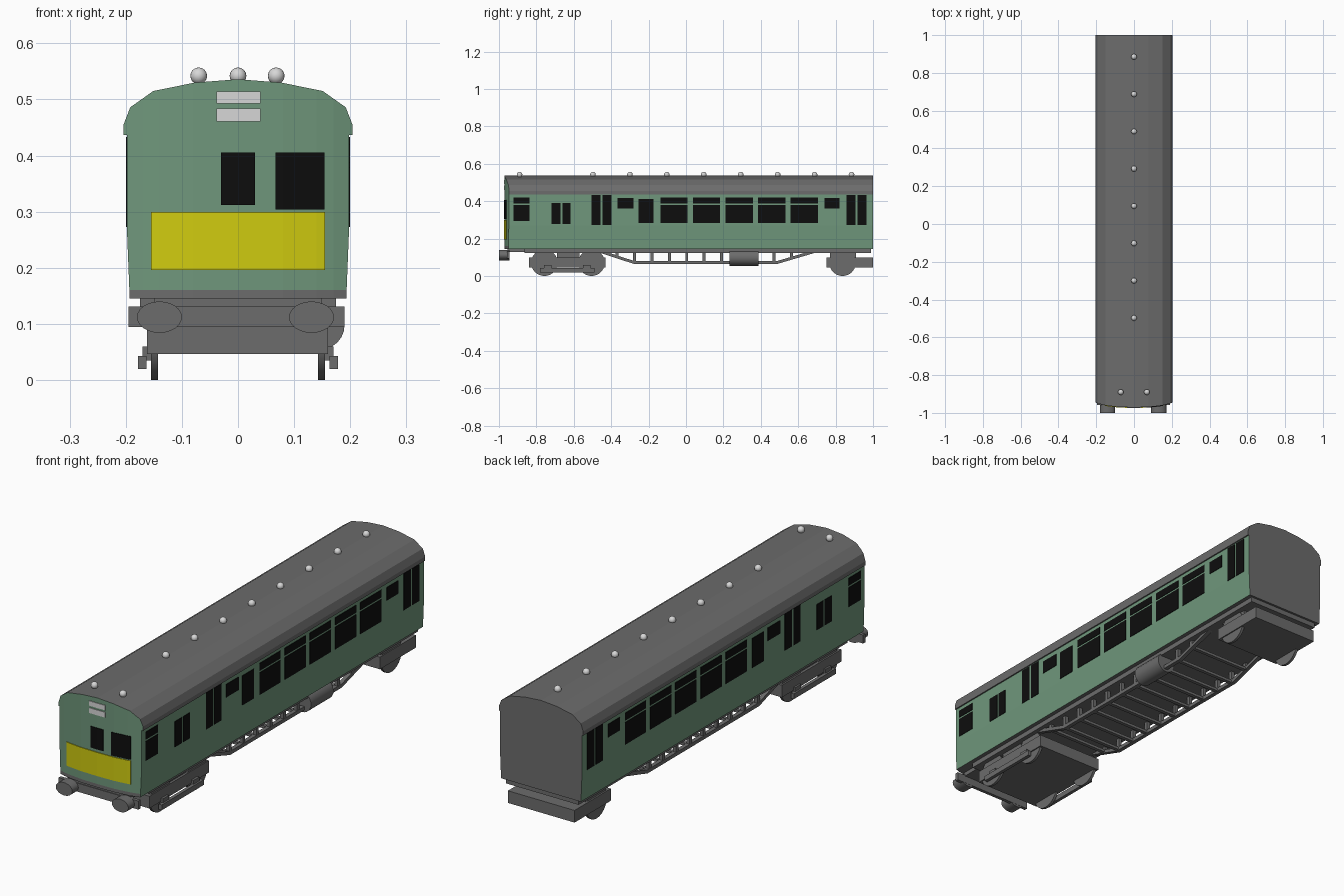
import bpy, bmesh, math
from mathutils import Matrix, Vector

if "Cube" in bpy.data.objects:
    bpy.data.objects.remove(bpy.data.objects["Cube"])


def material(name, rgb):
    m = bpy.data.materials.new(name)
    m.diffuse_color = (*rgb, 1)
    m.use_nodes = True
    m.node_tree.nodes["Principled BSDF"].inputs["Base Color"].default_value = m.diffuse_color
    return m


GREEN = material("body green", (0.16, 0.31, 0.20))
GREY = material("dark grey", (0.15, 0.15, 0.15))
YELLOW = material("warning yellow", (0.63, 0.60, 0.005))
BLACK = material("window black", (0.004, 0.004, 0.004))
WHITE = material("off white", (0.68, 0.68, 0.68))


def finish(bm, name, *mats, smooth=False):
    bmesh.ops.recalc_face_normals(bm, faces=bm.faces)
    me = bpy.data.meshes.new(name)
    bm.to_mesh(me)
    bm.free()
    for m in mats:
        me.materials.append(m)
    if smooth:
        me.shade_smooth()
        me.set_sharp_from_angle(angle=math.radians(40))
    ob = bpy.data.objects.new(name, me)
    bpy.context.collection.objects.link(ob)
    return ob


def box(bm, x, y, z):
    size = (x[1] - x[0], y[1] - y[0], z[1] - z[0])
    mid = ((x[0] + x[1]) / 2, (y[0] + y[1]) / 2, (z[0] + z[1]) / 2)
    bmesh.ops.create_cube(bm, size=1, matrix=Matrix.Translation(mid) @ Matrix.Diagonal((*size, 1)))


def cylinder(bm, mid, r1, r2, depth, axis, n=24):
    """Cylinder along x or y; r1 is its horizontal radius, r2 its vertical one."""
    rot = Matrix.Rotation(math.pi / 2, 4, 'Y') if axis == 'x' else Matrix.Rotation(math.pi / 2, 4, 'X')
    scale = Matrix.Diagonal((1, r1, r2, 1)) if axis == 'x' else Matrix.Diagonal((r1, 1, r2, 1))
    bmesh.ops.create_cone(bm, cap_ends=True, segments=n, radius1=1, radius2=1, depth=depth,
                          matrix=Matrix.Translation(mid) @ scale @ rot)


# Bowed cab front: y position for a given x
BOW = [(0, -0.971), (0.08, -0.969), (0.14, -0.962), (0.17, -0.956), (0.206, -0.945)]


def front_y(x):
    x = abs(x)
    for (xa, ya), (xb, yb) in zip(BOW, BOW[1:]):
        if x <= xb:
            return ya + (yb - ya) * (x - xa) / (xb - xa)
    return BOW[-1][1]


# Body shell: half section mirrored and extruded, cut into columns, front bowed
half = [(0.193, 0.145), (0.198, 0.27), (0.198, 0.437), (0.204, 0.437), (0.204, 0.455),
        (0.192, 0.486), (0.151, 0.515), (0.077, 0.53), (0, 0.536)]
section = half + [(-x, z) for x, z in reversed(half[:-1])]
bm = bmesh.new()
face = bm.faces.new([bm.verts.new((x, -0.945, z)) for x, z in section])
ext = bmesh.ops.extrude_face_region(bm, geom=[face])
for v in ext["geom"]:
    if isinstance(v, bmesh.types.BMVert):
        v.co.y = 1.0
if not face.is_valid or all(f.calc_center_median().y > -0.9 for f in bm.faces):
    bm.faces.new([v for v in bm.verts if v.co.y < 0])
cuts = [((s * x, 0, 0), (1, 0, 0)) for x, _ in BOW[:-1] for s in (1, -1)]
cuts += [((0, 0, 0.16), (0, 0, 1)), ((0, 0, 0.437), (0, 0, 1))]
for co, no in cuts:
    bmesh.ops.bisect_plane(bm, geom=bm.verts[:] + bm.edges[:] + bm.faces[:], plane_co=co, plane_no=no)
for v in bm.verts:
    if v.co.y < 0:
        v.co.y = front_y(v.co.x)
bmesh.ops.recalc_face_normals(bm, faces=bm.faces)
for f in bm.faces:
    z, n = f.calc_center_median().z, f.normal
    if n.y < -0.5:
        green = z > 0.16
    else:
        green = abs(n.x) > 0.9 and z < 0.436
    f.material_index = 0 if green else 1
finish(bm, "body_shell", GREEN, GREY)


# Painted plates that follow the bowed cab front
def front_plate(name, mat, rects, off=0.003):
    bm = bmesh.new()
    for x0, x1, z0, z1 in rects:
        knots = [s * x for x, _ in BOW for s in (1, -1)]
        xs = sorted({x0, x1, *[k for k in knots if x0 < k < x1]})
        loops = [[bm.verts.new((x, front_y(x) + dy, z)) for dy, z in
                  ((-off, z0), (-off, z1), (0.002, z1), (0.002, z0))] for x in xs]
        for a, b in zip(loops, loops[1:]):
            for i in range(4):
                bm.faces.new((a[i], a[i - 1], b[i - 1], b[i]))
        bm.faces.new(loops[0])
        bm.faces.new(loops[-1])
    finish(bm, name, mat)


front_plate("yellow_warning_panel", YELLOW, [(-0.155, 0.155, 0.196, 0.299)])
front_plate("cab_windows", BLACK, [(-0.03, 0.03, 0.312, 0.405), (0.067, 0.154, 0.304, 0.405)])
front_plate("destination_panels", WHITE, [(-0.038, 0.04, 0.493, 0.514), (-0.038, 0.04, 0.461, 0.484)])

# Side windows: groups of (y start, y end) sharing the same pane heights
TALL, SMALL = [(0.273, 0.433)], [(0.36, 0.417)]
GROUPS = [
    ([(-0.922, -0.837)], [(0.295, 0.38), (0.388, 0.421)]),
    ([(-0.72, -0.671), (-0.661, -0.618)], [(0.278, 0.39)]),
    ([(-0.505, -0.457), (-0.447, -0.398), (0.858, 0.906), (0.916, 0.965)], TALL),
    ([(-0.366, -0.28), (0.741, 0.821)], SMALL),
    ([(-0.254, -0.174)], [(0.283, 0.412)]),
    ([(-0.136 + 0.174 * i, 0.009 + 0.174 * i) for i in range(5)], [(0.283, 0.38), (0.388, 0.421)]),
]
for side, s in (("right", 1), ("left", -1)):
    bm = bmesh.new()
    for spans, panes in GROUPS:
        for y in spans:
            for z in panes:
                box(bm, sorted((s * 0.195, s * 0.2)), y, z)
    finish(bm, side + "_side_windows", BLACK)

# Roof vents
bm = bmesh.new()
vents = [(0, 0.885 - 0.1975 * i) for i in range(8)] + [(-0.07, -0.89), (0.068, -0.89)]
for x, y in vents:
    bmesh.ops.create_uvsphere(bm, u_segments=16, v_segments=8, radius=0.015,
                              matrix=Matrix.Translation((x, y, 0.542)))
finish(bm, "roof_vents", WHITE, smooth=True)

# Underframe floor and front beam
bm = bmesh.new()
box(bm, (-0.175, 0.175), (-0.863, 0.99), (0.123, 0.147))
box(bm, (-0.195, 0.19), (-0.958, -0.943), (0.094, 0.131))
box(bm, (-0.15, 0.15), (-0.955, -0.86), (0.127, 0.147))
finish(bm, "underframe", GREY)

# Buffers
bm = bmesh.new()
for x in (-0.14, 0.131):
    cylinder(bm, (x, -0.972, 0.112), 0.04, 0.028, 0.056, 'y')
finish(bm, "buffers", GREY, smooth=True)

# Bogies: frames with raised centres; the front one also has low side beams
bm = bmesh.new()
box(bm, (-0.162, 0.16), (-0.84, -0.43), (0.046, 0.099))
box(bm, (-0.162, 0.16), (0.75, 1.0), (0.046, 0.099))
box(bm, (-0.15, 0.15), (-0.69, -0.57), (0.095, 0.126))
box(bm, (-0.15, 0.15), (0.77, 0.91), (0.095, 0.126))
for s in (1, -1):
    box(bm, sorted((s * 0.163, s * 0.178)), (-0.78, -0.49), (0.02, 0.043))
    for y in (-0.74, -0.53):
        box(bm, sorted((s * 0.155, s * 0.17)), (y - 0.02, y + 0.02), (0.035, 0.06))
finish(bm, "bogie_frames", GREY)

# Wheels
bm = bmesh.new()
for y in (-0.757, -0.505, 0.837):
    for s in (1, -1):
        cylinder(bm, (s * 0.149, y, 0.071), 0.071, 0.071, 0.012, 'x')
finish(bm, "wheels", GREY, smooth=True)

# Trusses: bent rail on each side, with posts and cross bars
PATH = [(-0.46, 0.132), (-0.28, 0.073), (0.49, 0.073), (0.69, 0.132)]


def rail_z(y):
    for (ya, za), (yb, zb) in zip(PATH, PATH[1:]):
        if y <= yb:
            return za + (zb - za) * (y - ya) / (yb - ya)


bm = bmesh.new()
for s in (1, -1):
    x = (s * 0.14, s * 0.158)
    rings = [[bm.verts.new((xx, y, z + dz)) for xx, dz in
              ((x[0], -0.008), (x[1], -0.008), (x[1], 0.008), (x[0], 0.008))] for y, z in PATH]
    for a, b in zip(rings, rings[1:]):
        for i in range(4):
            bm.faces.new((a[i], a[i - 1], b[i - 1], b[i]))
    bm.faces.new(rings[0])
    bm.faces.new(rings[-1])
for i in range(11):
    y = -0.37 + 0.0935 * i
    z = rail_z(y)
    box(bm, (-0.145, 0.145), (y - 0.008, y + 0.008), (z - 0.006, z + 0.006))
    for s in (1, -1):
        box(bm, sorted((s * 0.141, s * 0.157)), (y - 0.008, y + 0.008), (z, 0.13))
finish(bm, "underframe_trusses", GREY)

# Tank under the right side
bm = bmesh.new()
cylinder(bm, (0.146, 0.31, 0.098), 0.044, 0.044, 0.155, 'y')
finish(bm, "side_tank", GREY, smooth=True)
